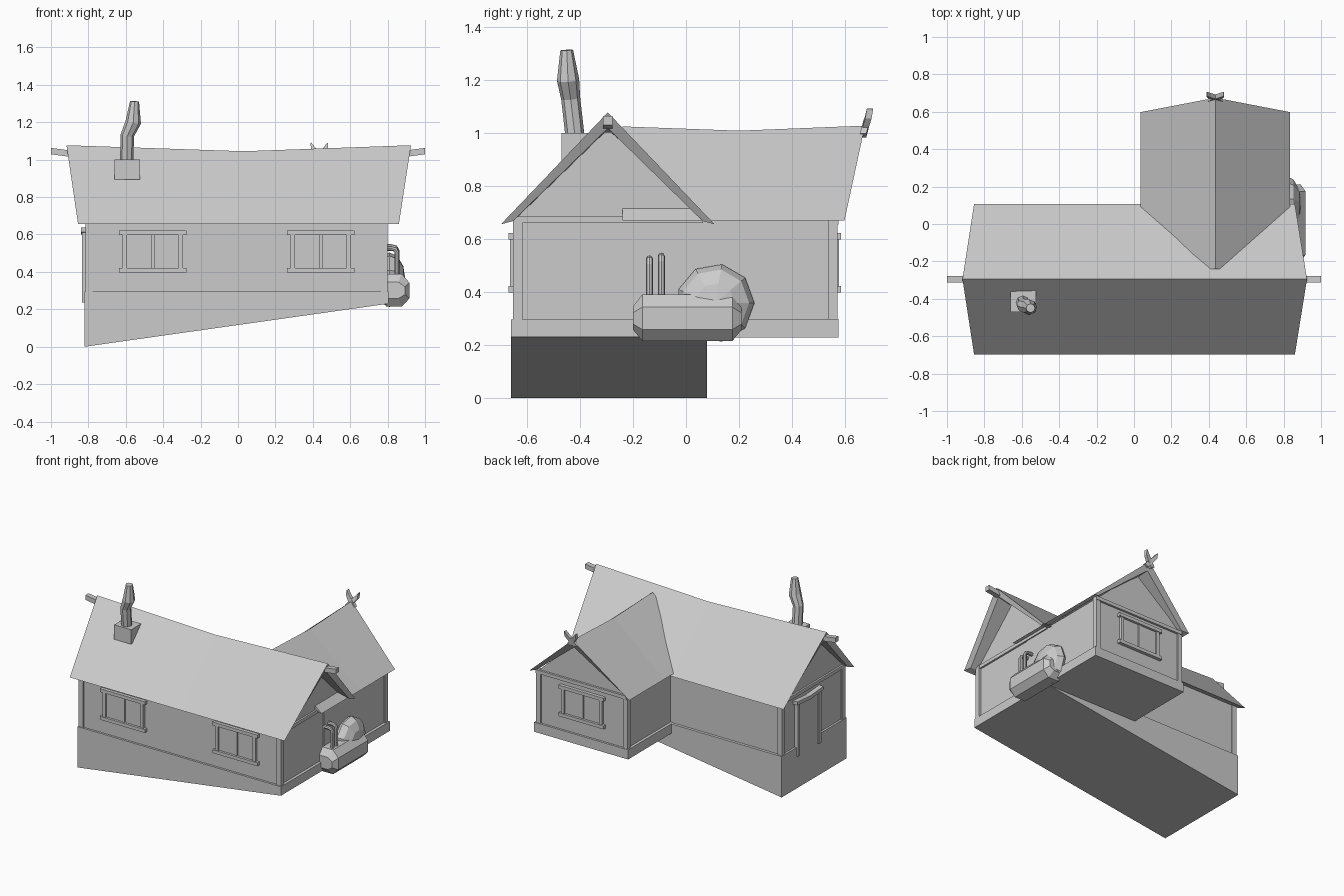
import bpy, bmesh, math
from mathutils import Vector, Matrix

if "Cube" in bpy.data.objects:
    bpy.data.objects.remove(bpy.data.objects["Cube"])

def add(name, bm, mat=None):
    bmesh.ops.recalc_face_normals(bm, faces=bm.faces)
    me = bpy.data.meshes.new(name)
    bm.to_mesh(me)
    bm.free()
    ob = bpy.data.objects.new(name, me)
    bpy.context.collection.objects.link(ob)
    if mat:
        ob.matrix_world = mat
    return ob

def loft(name, rings, mat=None):
    """Skin a series of closed sections and cap both ends."""
    bm = bmesh.new()
    vs = [[bm.verts.new(p) for p in r] for r in rings]
    n = len(rings[0])
    for a, b in zip(vs, vs[1:]):
        for i in range(n):
            j = (i + 1) % n
            bm.faces.new((a[i], a[j], b[j], b[i]))
    bm.faces.new(vs[0])
    bm.faces.new(vs[-1])
    return add(name, bm, mat)

def box(name, x0, x1, y0, y1, z0, z1, mat=None):
    ring = lambda z: [(x0, y0, z), (x1, y0, z), (x1, y1, z), (x0, y1, z)]
    return loft(name, [ring(z0), ring(z1)], mat)

def tube(name, pts, radii, n=8):
    rings = []
    for i, p in enumerate(pts):
        d = Vector(pts[min(i + 1, len(pts) - 1)]) - Vector(pts[max(i - 1, 0)])
        q = Vector((0, 0, 1)).rotation_difference(d)
        rings.append([Vector(p) + q @ Vector((radii[i] * math.cos(2 * math.pi * k / n),
                      radii[i] * math.sin(2 * math.pi * k / n), 0)) for k in range(n)])
    return loft(name, rings)

# Foundations: sloping under the main house, flat under the wing
loft("main_foundation", [[(x, -.66, z), (x, .08, z), (x, .08, .295), (x, -.66, .295)]
                         for x, z in ((-.82, 0), (.805, .23))])
box("wing_foundation", .06, .81, -.1, .575, .228, .297)

# Walls with gables
gable = [(-.645, .28), (.06, .28), (.06, .68), (-.295, 1.03), (-.645, .68)]
loft("main_walls", [[(x, y, z) for y, z in gable] for x in (-.805, .785)])
wing_gable = [(.08, .28), (.79, .28), (.79, .67), (.435, .99), (.08, .67)]
loft("wing_walls", [[(x, y, z) for x, z in wing_gable] for y in (-.15, .56)])

# Corner posts
for i, (x, y) in enumerate([(-.797, -.635), (.782, -.635), (-.797, .05),
                            (.782, .553), (.087, .553)]):
    box(f"corner_post_{i}", x - .018, x + .018, y - .018, y + .018, .29, .68)

# Tie beams under the gables
for x in (-.803, .783):
    box("main_tie_beam", x - .015, x + .015, -.65, .065, .66, .685)
box("wing_tie_beam", .075, .8, .55, .575, .655, .68)

# Roofs: stations along the ridge of (eave pos, ridge pos, ridge height, inset)
def roof(name, half, eave_z, stations, place):
    rings = []
    for e, r, z, d in stations:
        rings.append([place(*p) for p in (
            (e, -half, eave_z), (r, 0, z), (e, half, eave_z),
            (e + d, half - .045, eave_z + .012), (r + d, 0, z - .06),
            (e + d, .045 - half, eave_z + .012))])
    return loft(name, rings)

roof("main_roof", .403, .655,
     [(-.855, -.917, 1.077, .02), (.03, .03, 1.045, 0), (.86, .925, 1.077, -.02)],
     lambda a, s, z: (a, -.295 + s, z))
roof("wing_roof", .4, .67,
     [(-.24, -.24, 1.024, 0), (.2, .2, 1.008, 0), (.598, .675, 1.027, -.02)],
     lambda a, s, z: (.435 + s, a, z))

# Ridge beam ends
for s in (-1, 1):
    loft("ridge_beam_end", [[(s * x, y, z + h) for y, h in
         ((-.313, -.017), (-.277, -.017), (-.277, .017), (-.313, .017))]
         for x, z in ((.8, 1.018), (1.0, 1.046))])

# Crossed horns on the wing gable
for s in (-1, 1):
    loft("gable_horn", [[(.435 + s * (x + u), y + v, z - u * .5) for u, v in
         ((-w, -.012), (w, -.012), (w, .012), (-w, .012))]
         for x, y, z, w in ((-.025, .668, .99, .014), (.012, .68, 1.035, .014),
                            (.034, .688, 1.06, .011), (.045, .694, 1.09, .002))])

# Chimney
box("chimney_base", -.66, -.525, -.47, -.355, .895, 1.0)
tube("chimney_pipe", [(-.595, -.418, .98), (-.592, -.435, 1.13),
                      (-.56, -.445, 1.2), (-.553, -.45, 1.312)],
     [.036, .036, .042, .024])

# Windows and door, built facing -y and turned to their wall
def window(name, loc, angle, w=.15, h=.1):
    m = Matrix.Translation(loc) @ Matrix.Rotation(math.radians(angle), 4, 'Z')
    t = .012
    for s in (-1, 1):
        box(name + "_side", s * w - t, s * w + t, -.018, .01, -h, h, m)
        box(name + "_pane", s * w / 2 - w / 2 + .012, s * w / 2 + w / 2 - .012,
            -.007, .01, -h + .012, h - .012, m)
    box(name + "_mullion", -.008, .008, -.012, .01, -h, h, m)
    box(name + "_sill", -w - .03, w + .03, -.024, .01, -h - t, -h + t, m)
    box(name + "_lintel", -w - .03, w + .03, -.024, .01, h - t, h + t, m)

window("front_window_left", (-.455, -.645, .51), 0)
window("front_window_right", (.443, -.645, .51), 0)
window("wing_window", (.43, .56, .51), 180)

door = Matrix.Translation((-.81, -.22, 0)) @ Matrix.Rotation(math.radians(-90), 4, 'Z')
box("door_panel", -.11, .11, -.015, .01, .24, .61, door)
for s in (-1, 1):
    box("door_jamb", s * .12 - .012, s * .12 + .012, -.024, .01, .235, .61, door)
loft("door_lintel", [[(x, -.03, z), (x, .01, z), (x, .01, z + .025), (x, -.03, z + .025)]
                     for x, z in ((-.15, .612), (0, .6), (.15, .612))], door)

# Side tank: faceted body with tapered ends
prof = [(.79, .09), (.875, .09), (.917, .042), (.917, -.042), (.875, -.085), (.79, -.085)]
loft("side_tank", [[(.79 + (x - .79) * k, y, .3 + z * q) for x, z in prof]
                   for y, k, q in ((-.2, .8, .5), (-.165, 1, 1), (.175, 1, 1), (.21, .8, .5))])

# Low-poly ball behind the tank
bm = bmesh.new()
bmesh.ops.create_uvsphere(bm, u_segments=9, v_segments=6, radius=1,
    matrix=Matrix.Translation((.81, .11, .358)) @ Matrix.Diagonal((.085, .148, .148, 1))
    @ Matrix.Rotation(math.pi / 2, 4, 'Y'))
add("side_ball", bm)

# Pipes from tank to wall
for y, top in ((-.138, .525), (-.093, .535)):
    tube("tank_pipe", [(.85, y, .37), (.85, y, top - .02), (.842, y, top - .005),
                       (.82, y, top), (.78, y, top)], [.013] * 5)
